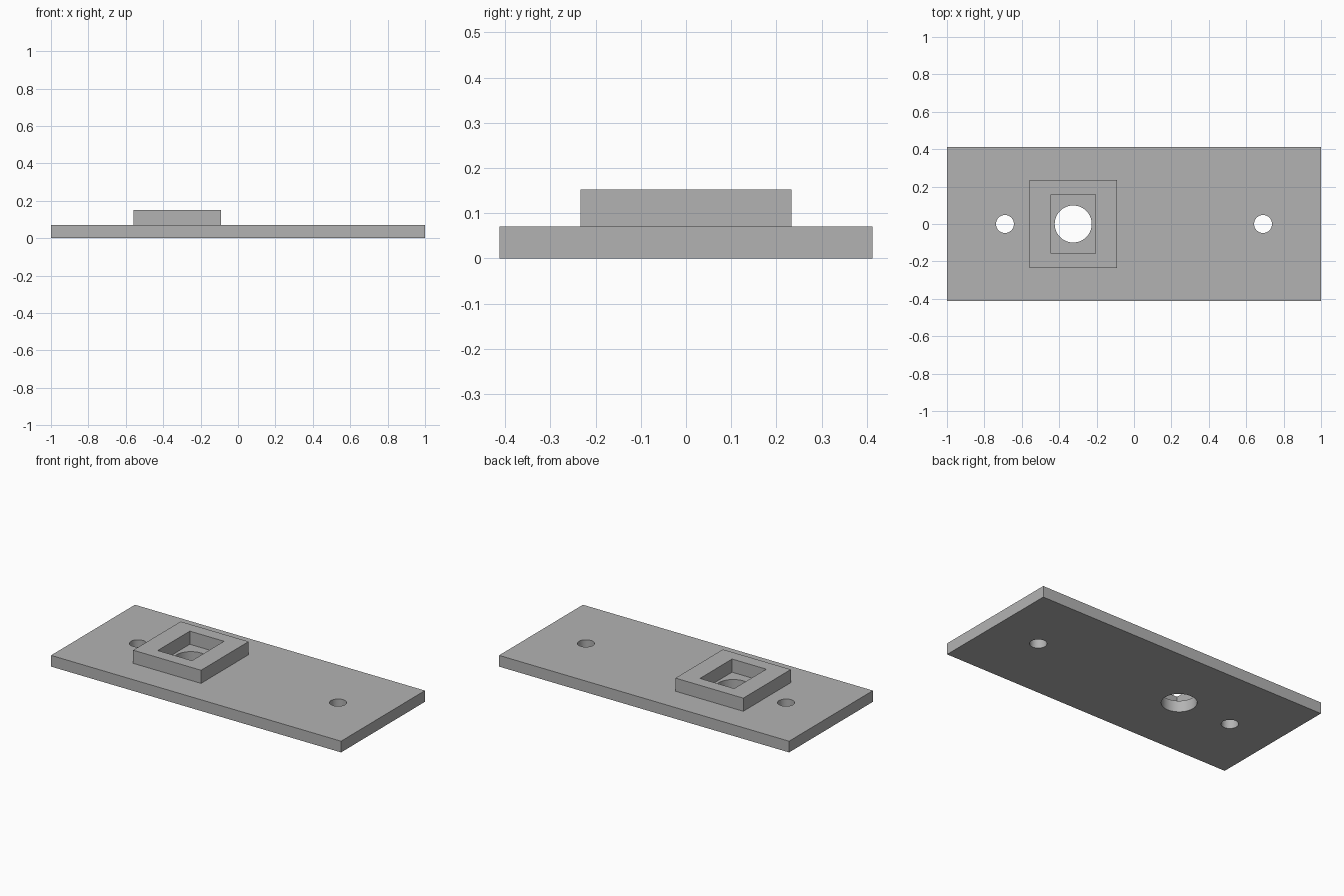
import bpy

if "Cube" in bpy.data.objects:
    bpy.data.objects.remove(bpy.data.objects["Cube"])

grey = bpy.data.materials.new("plain grey")
grey.diffuse_color = (0.45, 0.45, 0.45, 1)
grey.use_nodes = True
grey.node_tree.nodes["Principled BSDF"].inputs["Base Color"].default_value = grey.diffuse_color

PLATE_TOP = 0.07
BOSS_TOP = 0.152
BOSS_X = -0.325


def box(name, x, sx, sy, z0, z1):
    bpy.ops.mesh.primitive_cube_add(size=1, location=(x, 0, (z0 + z1) / 2))
    ob = bpy.context.object
    ob.name = name
    ob.scale = (sx, sy, z1 - z0)
    bpy.ops.object.transform_apply(location=True, rotation=False, scale=True)
    ob.data.materials.append(grey)
    return ob


def drill(name, x, radius, z1):
    bpy.ops.mesh.primitive_cylinder_add(vertices=64, radius=radius, depth=z1 + 0.1,
                                        location=(x, 0, (z1 - 0.1) / 2))
    ob = bpy.context.object
    ob.name = name
    ob.data.materials.append(grey)
    return ob


def boolean(target, tool, operation):
    mod = target.modifiers.new(tool.name, 'BOOLEAN')
    mod.operation = operation
    mod.solver = 'EXACT'
    mod.object = tool
    bpy.context.view_layer.objects.active = target
    bpy.ops.object.modifier_apply(modifier=mod.name)
    bpy.data.objects.remove(tool)


# Base plate with a raised square boss
plate = box("mounting_plate", 0, 2.0, 0.826, 0, PLATE_TOP)
boolean(plate, box("boss", BOSS_X, 0.468, 0.468, PLATE_TOP - 0.03, BOSS_TOP), 'UNION')

# Rectangular pocket down to the plate, then the through holes
boolean(plate, box("pocket", BOSS_X, 0.236, 0.316, PLATE_TOP, BOSS_TOP + 0.1), 'DIFFERENCE')
boolean(plate, drill("centre_hole", BOSS_X, 0.099, PLATE_TOP + 0.04), 'DIFFERENCE')
for side in (-1, 1):
    boolean(plate, drill("screw_hole", side * 0.69, 0.048, PLATE_TOP + 0.1), 'DIFFERENCE')

# Smooth hole walls, sharp edges elsewhere
bpy.ops.object.select_all(action='DESELECT')
plate.select_set(True)
bpy.context.view_layer.objects.active = plate
bpy.ops.object.shade_smooth_by_angle(angle=0.52)
